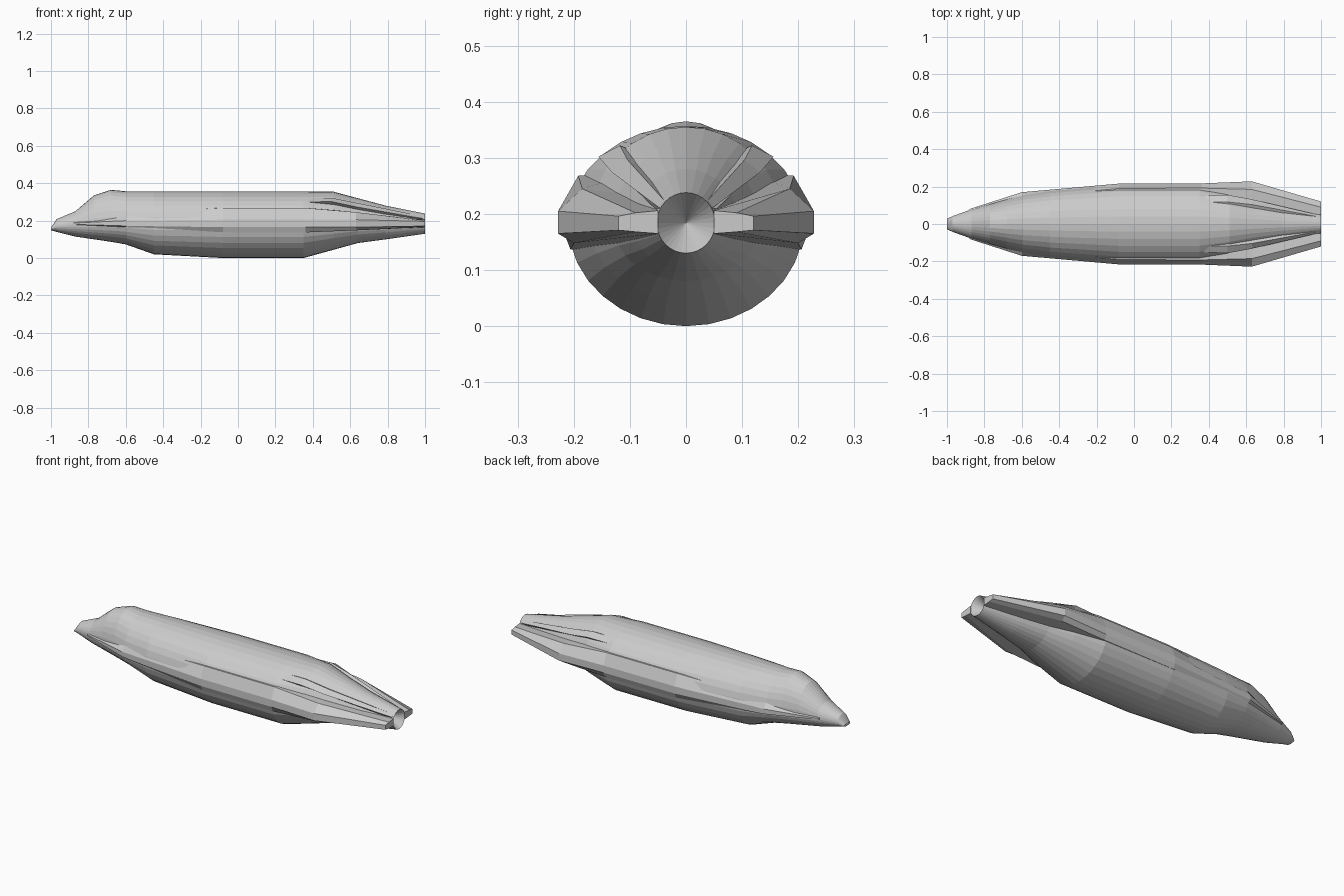
import bpy, bmesh, math


def loft(name, rings, pit=None):
    """Skin a list of equal-length closed rings; optional pit apex on the last ring."""
    bm = bmesh.new()
    loops = [[bm.verts.new(p) for p in ring] for ring in rings]
    n = len(loops[0])
    for a, b in zip(loops, loops[1:]):
        for i in range(n):
            j = (i + 1) % n
            bm.faces.new((a[i], a[j], b[j], b[i]))
    bm.faces.new(loops[0][::-1])
    if pit:
        apex = bm.verts.new(pit)
        for i in range(n):
            bm.faces.new((loops[-1][i], loops[-1][(i + 1) % n], apex))
    else:
        bm.faces.new(loops[-1])
    bmesh.ops.recalc_face_normals(bm, faces=bm.faces)
    mesh = bpy.data.meshes.new(name)
    bm.to_mesh(mesh)
    bm.free()
    ob = bpy.data.objects.new(name, mesh)
    bpy.context.collection.objects.link(ob)
    return ob


def oval(x, top, bottom, half, zc=0.183, sides=32):
    pts = []
    for i in range(sides):
        a = 2 * math.pi * i / sides
        s = math.sin(a)
        rise = (top - zc) if s > 0 else (zc - bottom)
        pts.append((x, half * math.cos(a), zc + rise * s))
    return pts


# Fuselage: x, top, bottom, half width, widest height
stations = [
    (-1.0, 0.163, 0.148, 0.028, 0.156),
    (-0.97, 0.208, 0.14, 0.042, 0.17),
    (-0.87, 0.25, 0.115, 0.078, 0.18),
    (-0.77, 0.335, 0.1, 0.107, 0.183),
    (-0.68, 0.365, 0.087, 0.133, 0.183),
    (-0.6, 0.357, 0.073, 0.155, 0.183),
    (-0.45, 0.357, 0.02, 0.178, 0.183),
    (-0.08, 0.357, 0.0, 0.21, 0.183),
    (0.35, 0.357, 0.0, 0.21, 0.183),
    (0.51, 0.355, 0.044, 0.172, 0.183),
    (0.64, 0.32, 0.08, 0.13, 0.183),
    (0.79, 0.28, 0.1, 0.094, 0.183),
    (1.0, 0.238, 0.13, 0.052, 0.184),
]
fuselage = loft("fuselage", [oval(*s) for s in stations], pit=(0.92, 0, 0.184))

# Side strake widening into the tail wing: x, then (y, z) section points
strake_sections = [
    (-0.88, [(0.03, 0.2), (0.062, 0.196), (0.08, 0.187), (0.08, 0.18), (0.062, 0.176), (0.03, 0.176)]),
    (-0.6, [(0.06, 0.25), (0.14, 0.24), (0.17, 0.2), (0.17, 0.172), (0.15, 0.164), (0.06, 0.164)]),
    (-0.08, [(0.1, 0.27), (0.19, 0.268), (0.216, 0.205), (0.216, 0.165), (0.204, 0.138), (0.1, 0.138)]),
    (0.36, [(0.1, 0.27), (0.192, 0.268), (0.217, 0.205), (0.217, 0.165), (0.206, 0.137), (0.1, 0.137)]),
    (0.63, [(0.08, 0.232), (0.185, 0.245), (0.228, 0.205), (0.228, 0.165), (0.2, 0.148), (0.08, 0.148)]),
    (1.0, [(0.05, 0.206), (0.09, 0.202), (0.12, 0.196), (0.12, 0.171), (0.09, 0.168), (0.05, 0.165)]),
]
# Shoulder ridge fading into the tail
shoulder_sections = [
    (0.1, [(0.08, 0.31), (0.115, 0.315), (0.14, 0.295), (0.1, 0.26)]),
    (0.5, [(0.09, 0.31), (0.118, 0.322), (0.156, 0.302), (0.1, 0.255)]),
    (0.63, [(0.05, 0.27), (0.104, 0.296), (0.132, 0.274), (0.06, 0.235)]),
    (0.99, [(0.037, 0.219), (0.038, 0.223), (0.048, 0.211), (0.047, 0.203)]),
]

for name, sections in (("side_strake", strake_sections), ("shoulder_ridge", shoulder_sections)):
    for side, sign in (("right", 1), ("left", -1)):
        part = loft(f"{name}_{side}", [[(x, sign * y, z) for y, z in pts] for x, pts in sections])
        # Weld the part into the hull
        mod = fuselage.modifiers.new(part.name, "BOOLEAN")
        mod.operation = "UNION"
        mod.solver = "EXACT"
        mod.object = part
        part.hide_render = True
        part.hide_set(True)
